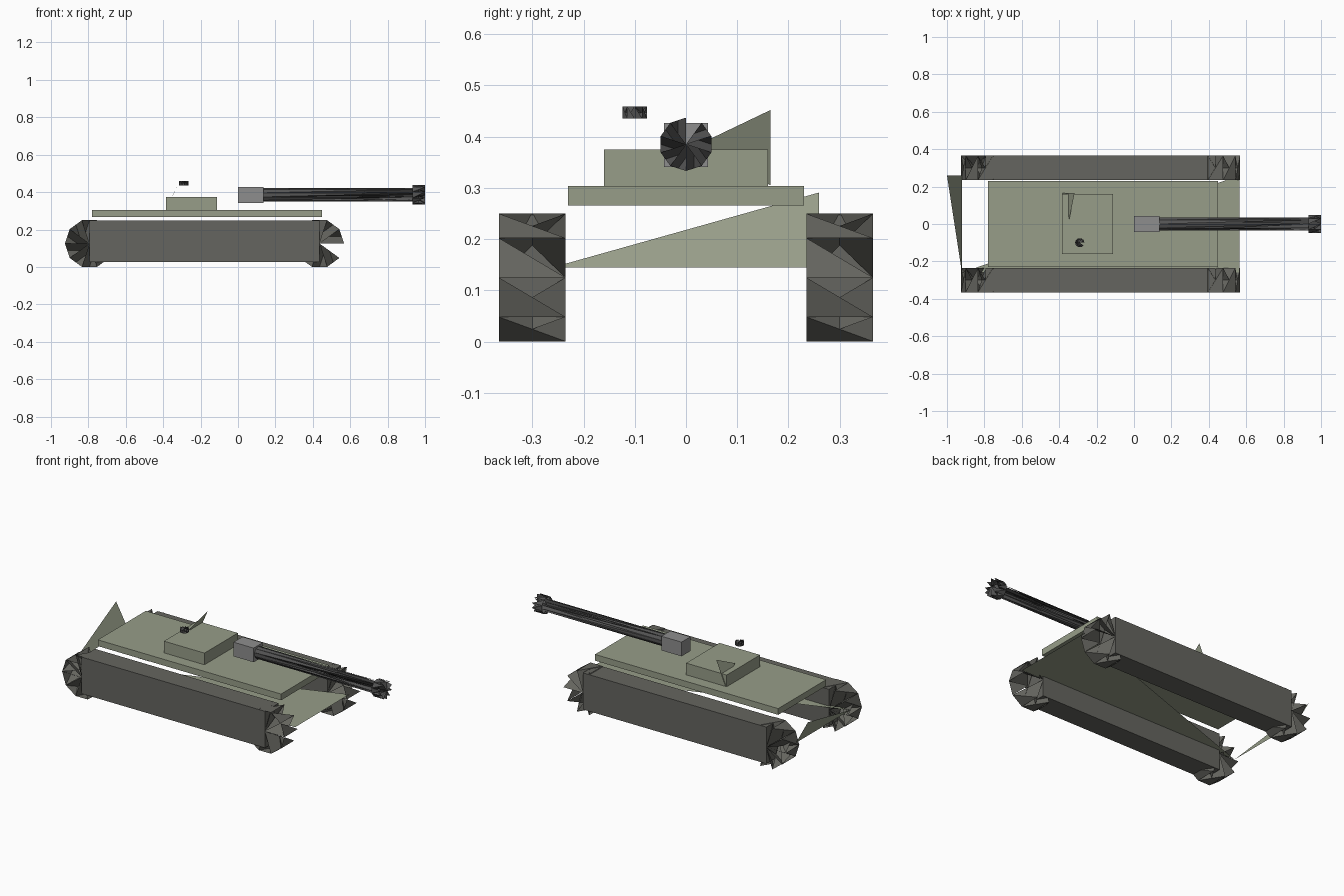
import bpy, bmesh, math
from mathutils import Vector

if "Cube" in bpy.data.objects:
    bpy.data.objects.remove(bpy.data.objects["Cube"])


def material(name, rgb):
    m = bpy.data.materials.new(name)
    m.diffuse_color = (*rgb, 1)
    m.use_nodes = True
    m.node_tree.nodes["Principled BSDF"].inputs["Base Color"].default_value = m.diffuse_color
    return m


OLIVE = material("olive", (0.31, 0.34, 0.25))
TRACK = material("track_grey", (0.13, 0.13, 0.115))
STEEL = material("steel", (0.27, 0.27, 0.27))
DARK = material("dark_steel", (0.09, 0.09, 0.09))


def add_mesh(name, verts, faces, mat):
    me = bpy.data.meshes.new(name)
    me.from_pydata(verts, [], faces)
    me.materials.append(mat)
    ob = bpy.data.objects.new(name, me)
    bpy.context.collection.objects.link(ob)
    return ob


def box(name, lo, hi, mat):
    lo, hi = Vector(lo), Vector(hi)
    bm = bmesh.new()
    bmesh.ops.create_cube(bm, size=1)
    for v in bm.verts:
        v.co = (lo + hi) / 2 + v.co * (hi - lo)
    me = bpy.data.meshes.new(name)
    bm.to_mesh(me)
    bm.free()
    me.materials.append(mat)
    ob = bpy.data.objects.new(name, me)
    bpy.context.collection.objects.link(ob)
    return ob


def spiked_roller(name, start, end, radius, u, v, mat, sides=10):
    """Open ten-sided roller: toothed rim plus twisted vanes from both hubs, one vane missing."""
    start, end, u, v = map(Vector, (start, end, u, v))
    ring = [radius * (u * math.cos(t) + v * math.sin(t))
            for t in (2 * math.pi * i / sides for i in range(sides))]
    verts = [start + r for r in ring] + [end + r for r in ring] + [start, end]
    hub_a, hub_b = 2 * sides, 2 * sides + 1
    faces = []
    for i in range(sides):
        j = (i + 1) % sides
        faces.append((i, j, sides + i))
        if i < sides - 1:
            faces.append((hub_a, i, sides + j))
            faces.append((hub_b, sides + i, j))
    return add_mesh(name, verts, faces, mat)


# Tracks: a long block with a roller at each end, on both sides
for side, s in (("right", -1), ("left", 1)):
    y0, y1 = sorted((s * 0.235, s * 0.365))
    box(f"{side}_track", (-0.795, y0, 0.025), (0.437, y1, 0.247), TRACK)
    for end, x in (("rear", -0.794), ("front", 0.436)):
        spiked_roller(f"{side}_{end}_roller", (x, y0, 0.125), (x, y1, 0.125), 0.131,
                      (1, 0, 0), (0, 0, 1), TRACK)

# Hull: thin deck, three-cornered floor sheet and leaning rear sheet
box("deck", (-0.78, -0.23, 0.266), (0.45, 0.23, 0.304), OLIVE)
add_mesh("floor_sheet", [(-0.92, -0.26, 0.145), (0.565, -0.26, 0.145), (0.565, 0.26, 0.145)],
         [(0, 1, 2)], OLIVE)
add_mesh("rear_sheet", [(-0.92, -0.26, 0.145), (-0.92, 0.26, 0.145), (-1.0, 0.26, 0.291)],
         [(0, 1, 2)], OLIVE)

# Turret with leaning rear fin and floating hatch
box("turret", (-0.385, -0.16, 0.304), (-0.113, 0.16, 0.375), OLIVE)
add_mesh("turret_fin", [(-0.382, 0.165, 0.305), (-0.318, 0.165, 0.452), (-0.346, 0.025, 0.385)],
         [(0, 1, 2)], OLIVE)
spiked_roller("hatch", (-0.29, -0.10, 0.435), (-0.29, -0.10, 0.459), 0.025,
              (1, 0, 0), (0, 1, 0), DARK)

# Gun
box("gun_mount", (0, -0.043, 0.341), (0.135, 0.043, 0.427), STEEL)
spiked_roller("gun_barrel", (0.135, 0, 0.385), (0.935, 0, 0.385), 0.036,
              (0, 0, 1), (0, -1, 0), DARK)
spiked_roller("muzzle", (0.932, 0, 0.385), (1.0, 0, 0.385), 0.052,
              (0, 0, 1), (0, -1, 0), DARK)
